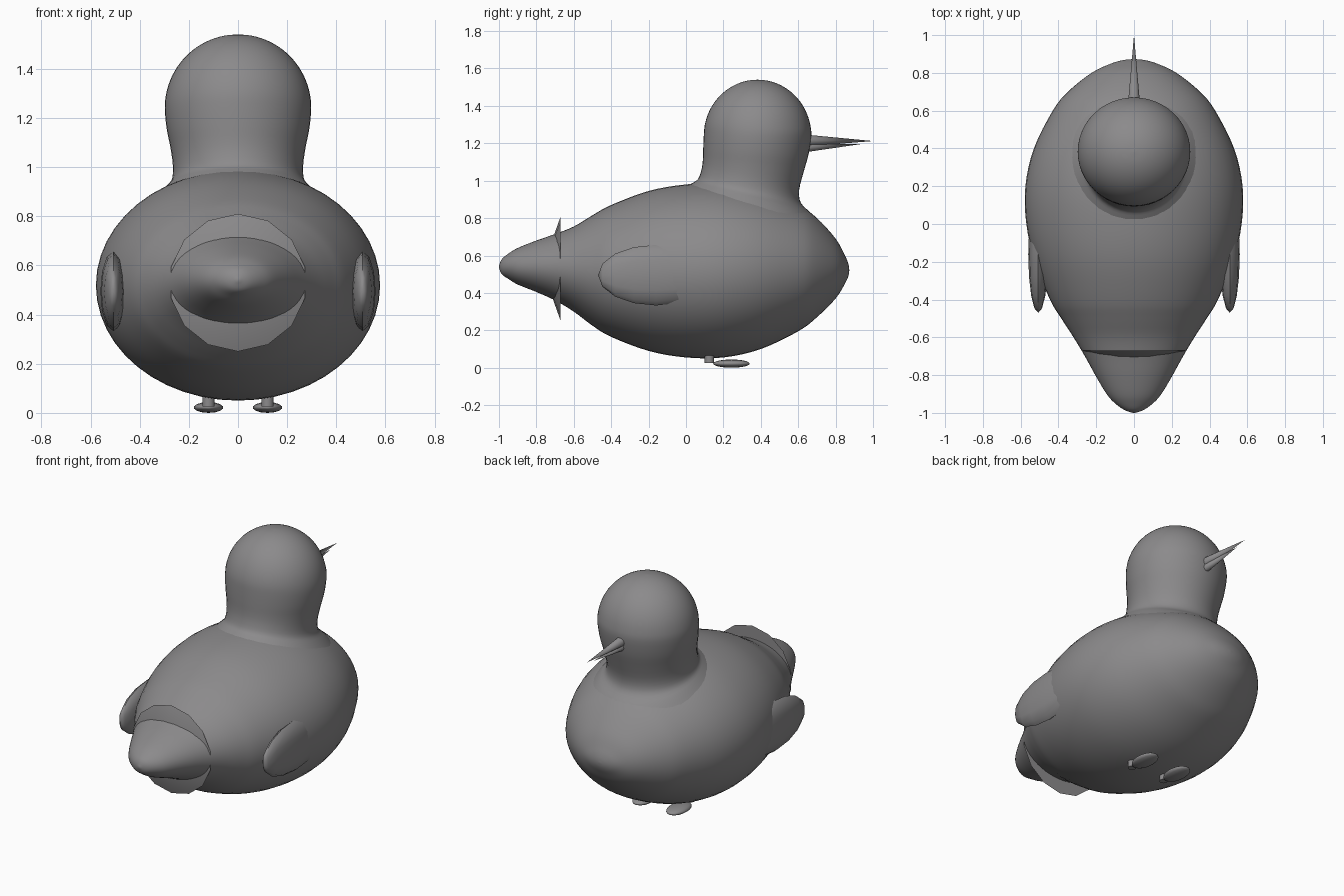
import bpy, bmesh, math
from mathutils import Vector, Matrix

if "Cube" in bpy.data.objects:
    bpy.data.objects.remove(bpy.data.objects["Cube"])

grey = bpy.data.materials.new("plumage grey")
grey.diffuse_color = (0.26, 0.255, 0.26, 1)
grey.use_nodes = True
grey.node_tree.nodes["Principled BSDF"].inputs["Base Color"].default_value = grey.diffuse_color


def finish(name, bm, angle=60):
    bmesh.ops.recalc_face_normals(bm, faces=bm.faces)
    mesh = bpy.data.meshes.new(name)
    bm.to_mesh(mesh)
    bm.free()
    mesh.materials.append(grey)
    ob = bpy.data.objects.new(name, mesh)
    bpy.context.collection.objects.link(ob)
    bpy.context.view_layer.objects.active = ob
    ob.select_set(True)
    bpy.ops.object.shade_smooth_by_angle(angle=math.radians(angle))
    ob.select_set(False)
    return ob


def smooth_rows(rows, steps=4):
    """Catmull-Rom subdivision of the section rows."""
    out = []
    for i in range(len(rows) - 1):
        a, b, c, d = (rows[min(max(i + k, 0), len(rows) - 1)] for k in (-1, 0, 1, 2))
        for s in range(steps):
            t = s / steps
            out.append([0.5 * (2*q + (r - p)*t + (2*p - 5*q + 4*r - w)*t*t
                               + (3*q - p - 3*r + w)*t**3)
                        for p, q, r, w in zip(a, b, c, d)])
    return out + [rows[-1]]


def loft(name, rings):
    bm = bmesh.new()
    loops = [[bm.verts.new(p) for p in ring] for ring in rings]
    n = len(loops[0])
    for a, b in zip(loops, loops[1:]):
        for i in range(n):
            bm.faces.new((a[i], a[(i+1) % n], b[(i+1) % n], b[i]))
    bm.faces.new(loops[0])
    bm.faces.new(loops[-1])
    return finish(name, bm)


def ellipsoid(name, centre, radii, seg, rings):
    bm = bmesh.new()
    bmesh.ops.create_uvsphere(bm, u_segments=seg, v_segments=rings, radius=1,
                              matrix=Matrix.Rotation(math.pi / 2, 4, 'X'))
    bmesh.ops.scale(bm, vec=radii, verts=bm.verts)
    bmesh.ops.translate(bm, vec=centre, verts=bm.verts)
    return finish(name, bm)


def cone(name, base, tip, r1, r2, seg, angle=60):
    base, tip = Vector(base), Vector(tip)
    axis = tip - base
    bm = bmesh.new()
    bmesh.ops.create_cone(bm, cap_ends=True, segments=seg, radius1=r1, radius2=r2,
                          depth=axis.length)
    bmesh.ops.transform(bm, verts=bm.verts,
                        matrix=Matrix.Translation((base + tip) / 2)
                        @ axis.to_track_quat('Z', 'Y').to_matrix().to_4x4())
    return finish(name, bm, angle)


N = 48
ANG = [2 * math.pi * i / N for i in range(N)]

# body and tail: sections of y, half width, bottom, top
body = [(-1, .005, .535, .545), (-.985, .05, .50, .58), (-.95, .1, .475, .61),
        (-.9, .145, .445, .64), (-.8, .205, .405, .68), (-.7, .26, .36, .715),
        (-.6, .32, .3, .755), (-.5, .385, .225, .815), (-.4, .445, .165, .87),
        (-.2, .525, .09, .945), (0, .57, .055, .98), (.2, .575, .055, .985),
        (.4, .53, .1, .95), (.6, .43, .195, .87), (.7, .35, .27, .8),
        (.8, .225, .37, .69), (.85, .12, .45, .6), (.868, .055, .49, .555),
        (.873, .005, .518, .525)]
loft("body", [[(w * math.cos(a), y, (lo + hi) / 2 + (hi - lo) / 2 * math.sin(a)) for a in ANG]
              for y, w, lo, hi in smooth_rows(body)])

# neck and head: tilted sections of back y, back z, front y, front z, half width
neck = [(-.03, .95, .73, .75, .35), (.03, .985, .67, .825, .3), (.065, 1.01, .615, .88, .27),
        (.083, 1.06, .605, .95, .265), (.09, 1.11, .63, 1.05, .275),
        (.092, 1.17, .655, 1.14, .29), (.095, 1.24, .67, 1.24, .298)]
for k in range(1, 9):                      # domed crown
    t = min(k * math.pi / 16, math.pi / 2 - .01)
    c, z = math.cos(t), 1.24 + .3 * math.sin(t)
    neck.append((.3825 - .2875 * c, z, .3825 + .2875 * c, z, .298 * c))
loft("head_and_neck",
     [[(w * math.cos(a), (b + f) / 2 + (f - b) / 2 * math.sin(a),
        (zb + zf) / 2 + (zf - zb) / 2 * math.sin(a)) for a in ANG]
      for b, zb, f, zf, w in smooth_rows(neck, 3)])

# beak halves
cone("upper_beak", (0, .6, 1.215), (0, 1, 1.212), .035, 0, 12)
cone("lower_beak", (0, .6, 1.175), (0, .93, 1.195), .028, 0, 12)

# fourteen-sided tail fan
cone("tail_fan", (0, -.67, .53), (0, -.77, .53), .28, 0, 14, 30)

# wings, legs and feet on both sides
for side, s in (("left", -1), ("right", 1)):
    ellipsoid(side + "_wing", (s * .507, -.16, .495), (.053, .31, .162), 12, 8)
    cone(side + "_leg", (s * .12, .125, .025), (s * .12, .125, .09), .025, .025, 10)
    ellipsoid(side + "_foot", (s * .12, .243, .022), (.06, .098, .022), 14, 10)
